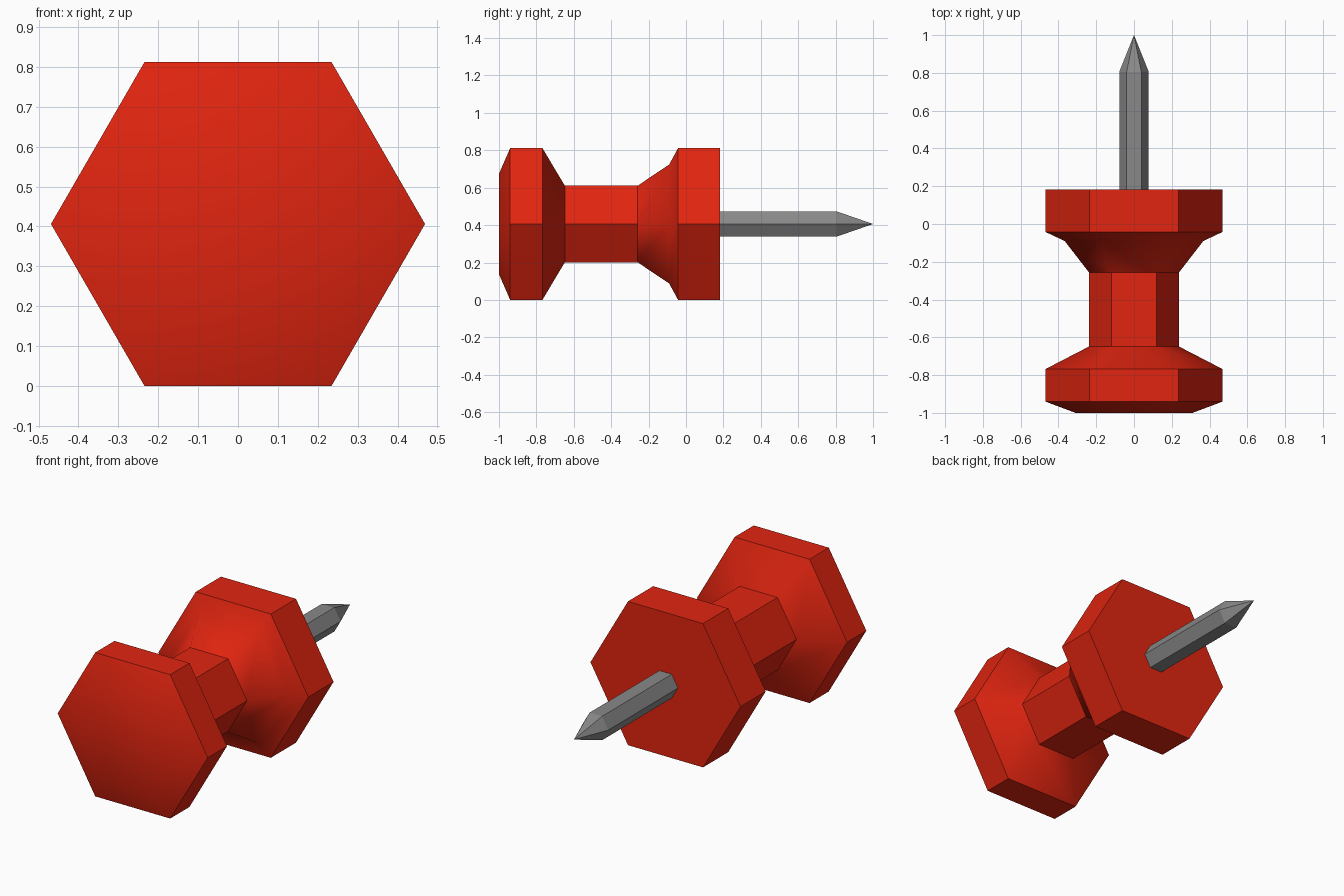
import bpy, bmesh, math

if "Cube" in bpy.data.objects:
    bpy.data.objects.remove(bpy.data.objects["Cube"])

SIDES = 6
CENTRE_Z = 0.406


def material(name, rgb):
    m = bpy.data.materials.new(name)
    m.diffuse_color = (*rgb, 1)
    m.use_nodes = True
    m.node_tree.nodes["Principled BSDF"].inputs["Base Color"].default_value = m.diffuse_color
    return m


def hex_lathe(name, profile, mat, smooth_bands=(), smooth_rings=(), tip=None):
    """Sweep (y, radius) rings along y; listed bands blend smoothly across their facets."""
    bm = bmesh.new()
    rings = []
    for y, r in profile:
        rings.append([bm.verts.new((r * math.cos(math.tau * i / SIDES), y,
                                    CENTRE_Z + r * math.sin(math.tau * i / SIDES)))
                      for i in range(SIDES)])
    bm.faces.new(rings[0])
    for a, b in zip(rings, rings[1:]):
        for i in range(SIDES):
            j = (i + 1) % SIDES
            bm.faces.new((a[i], b[i], b[j], a[j]))
    if tip is None:
        bm.faces.new(rings[-1][::-1])
    else:
        point = bm.verts.new((0, tip, CENTRE_Z))
        for i in range(SIDES):
            bm.faces.new((rings[-1][i], point, rings[-1][(i + 1) % SIDES]))
    bmesh.ops.recalc_face_normals(bm, faces=bm.faces)

    # Hard edges everywhere except the chosen bands and rings
    for f in bm.faces:
        f.smooth = True
    for e in bm.edges:
        e.smooth = False
    for k in smooth_bands:
        for i in range(SIDES):
            bm.edges.get((rings[k][i], rings[k + 1][i])).smooth = True
    for k in smooth_rings:
        for i in range(SIDES):
            bm.edges.get((rings[k][i], rings[k][(i + 1) % SIDES])).smooth = True

    mesh = bpy.data.meshes.new(name)
    bm.to_mesh(mesh)
    bm.free()
    mesh.materials.append(mat)
    obj = bpy.data.objects.new(name, mesh)
    bpy.context.collection.objects.link(obj)
    return obj


red = material("red plastic", (0.75, 0.018, 0.005))
steel = material("grey steel", (0.25, 0.25, 0.25))

# Plastic grip: chamfered head, narrow waist, flared collar
hex_lathe("grip", [(-1.0, 0.31), (-0.94, 0.469), (-0.768, 0.469), (-0.648, 0.237),
                   (-0.258, 0.237), (-0.09, 0.367), (-0.042, 0.469), (0.183, 0.469)],
          red, smooth_bands=(0, 2, 4, 5), smooth_rings=(0, 5))

# Pointed metal pin
hex_lathe("pin", [(0.183, 0.078), (0.805, 0.078)], steel, tip=1.0)
